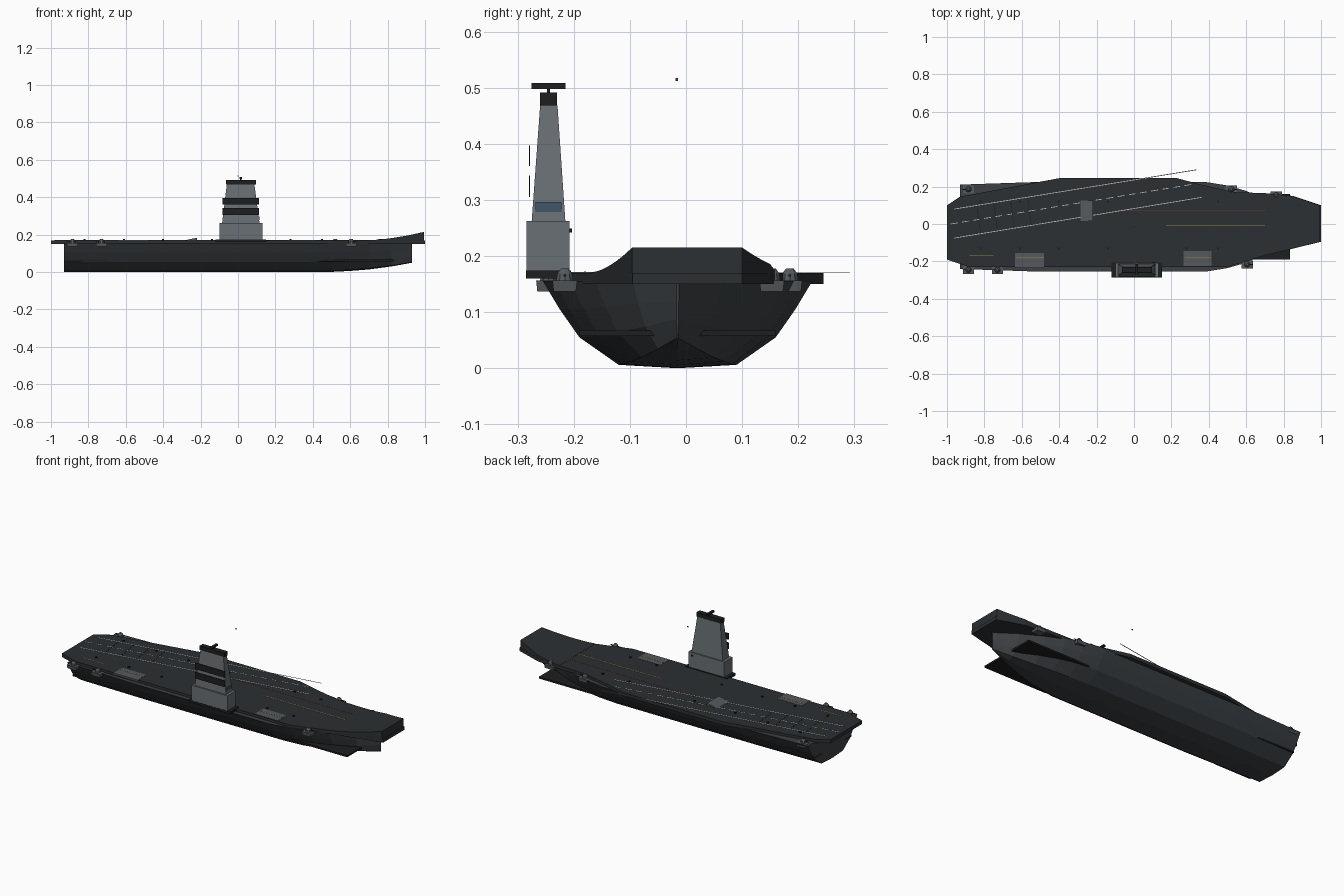
import bpy, bmesh, math
from mathutils import Vector

if "Cube" in bpy.data.objects:
    bpy.data.objects.remove(bpy.data.objects["Cube"])


def mat(name, r, g, b):
    m = bpy.data.materials.new(name)
    m.diffuse_color = (r, g, b, 1)
    m.use_nodes = True
    m.node_tree.nodes["Principled BSDF"].inputs["Base Color"].default_value = m.diffuse_color
    return m


HULL = mat("hull_grey", 0.045, 0.052, 0.058)
DECK = mat("deck_dark", 0.025, 0.029, 0.032)
STEEL = mat("tower_grey", 0.14, 0.16, 0.175)
SPON = mat("fitting_grey", 0.09, 0.10, 0.11)
BLACK = mat("black", 0.012, 0.013, 0.014)
WHITE = mat("white_paint", 0.5, 0.5, 0.5)
YELLOW = mat("yellow_paint", 0.35, 0.26, 0.04)
RED = mat("red_paint", 0.2, 0.03, 0.03)
GLASS = mat("window_blue", 0.05, 0.09, 0.14)


def finish(bm, name, m):
    bmesh.ops.recalc_face_normals(bm, faces=bm.faces)
    me = bpy.data.meshes.new(name)
    bm.to_mesh(me)
    bm.free()
    me.materials.append(m)
    ob = bpy.data.objects.new(name, me)
    bpy.context.collection.objects.link(ob)
    return ob


def loft(name, rings, m):
    """Skin a list of equal-length closed rings and cap both ends."""
    bm = bmesh.new()
    vs = [[bm.verts.new(p) for p in r] for r in rings]
    n = len(rings[0])
    for a, b in zip(vs, vs[1:]):
        for i in range(n):
            j = (i + 1) % n
            bm.faces.new((a[i], a[j], b[j], b[i]))
    bm.faces.new(vs[0])
    bm.faces.new(vs[-1])
    return finish(bm, name, m)


def rect(x0, x1, y0, y1, z):
    return [(x0, y0, z), (x1, y0, z), (x1, y1, z), (x0, y1, z)]


def box(name, x0, x1, y0, y1, z0, z1, m):
    return loft(name, [rect(x0, x1, y0, y1, z0), rect(x0, x1, y0, y1, z1)], m)


def stripe(name, a, b, m, w=0.004, dashes=1, z=0.1705):
    """Painted line from a to b, optionally dashed."""
    bm = bmesh.new()
    a, b = Vector((*a, z)), Vector((*b, z))
    side = (b - a).normalized().cross(Vector((0, 0, 1))) * w / 2
    for i in range(dashes):
        p = a.lerp(b, i / dashes)
        q = a.lerp(b, (i + (0.6 if dashes > 1 else 1)) / dashes)
        r = bmesh.ops.create_cube(bm, size=1)["verts"]
        for v in r:
            base = q if v.co.x > 0 else p
            v.co = base + side * (1 if v.co.y > 0 else -1) + Vector((0, 0, v.co.z * 0.001))
    return finish(bm, name, m)


CY = -0.015  # hull centreline

# Hull: lofted stations (x, width factor, keel height)
rings = []
for x, s, zk in [(-0.93, 0.94, 0), (-0.5, 1, 0), (0.38, 1, 0), (0.5, 0.92, 0.001),
                 (0.6, 0.8, 0.006), (0.7, 0.61, 0.014), (0.82, 0.33, 0.03), (0.93, 0.01, 0.05)]:
    half = [(0.105, 0.006), (0.175, 0.055), (0.21, 0.105), (0.24, 0.155)]
    lift = lambda z: zk + z * (0.155 - zk) / 0.155
    right = [(x, CY + y * s, lift(z)) for y, z in half]
    left = [(x, CY - y * s, lift(z)) for y, z in reversed(half)]
    rings.append([(x, CY, zk)] + right + left)
hull = loft("hull", rings, HULL)

# Stabiliser plates at bow and stern
for sgn in (-1, 1):
    ys = sorted((CY + sgn * 0.04, CY + sgn * 0.175))
    box("bow_plate", 0.43, 0.835, *ys, 0.057, 0.067, BLACK)
    box("stern_plate", -0.93, -0.69, *ys, 0.057, 0.067, BLACK)

# Flight deck slab
outline = [(-1, 0.1), (-0.93, 0.146), (-0.4, 0.245), (0.23, 0.245), (0.36, 0.21), (0.54, 0.17),
           (0.7, 0.165), (0.85, 0.15), (1, 0.1), (1, -0.095), (0.7, -0.168), (0.5, -0.23),
           (-0.88, -0.23), (-0.94, -0.21), (-1, -0.19)]
loft("flight_deck", [[(x, y, z) for x, y in outline] for z in (0.15, 0.17)], DECK)

# Ski-jump ramp
rings = []
for i in range(9):
    t = i / 8
    x = 0.7 + 0.295 * t
    yt = 0.165 - 0.03 * t if t < 0.5 else 0.15 - 0.1 * (t - 0.5)
    yb = -0.168 + 0.072 * t
    z = 0.171 + 0.044 * t ** 1.6
    rings.append([(x, yb, 0.165), (x, yt, 0.165), (x, yt, z), (x, yb, z)])
loft("ski_jump", rings, DECK)

# Island: base, tapered tower, cap and radar
box("island_sill", -0.12, 0.15, -0.285, -0.205, 0.16, 0.174, BLACK)
box("island_base", -0.10, 0.13, -0.284, -0.208, 0.17, 0.262, STEEL)
loft("island_tower", [rect(-0.085, 0.115, -0.275, -0.215, 0.262),
                      rect(-0.06, 0.088, -0.26, -0.229, 0.468)], STEEL)
box("tower_cap", -0.065, 0.095, -0.26, -0.23, 0.468, 0.491, BLACK)
box("radar_post", 0.012, 0.018, -0.248, -0.242, 0.49, 0.5, BLACK)
box("radar_bar", 0.008, 0.022, -0.275, -0.215, 0.498, 0.508, BLACK)
box("mast_light", -0.004, 0.002, -0.019, -0.014, 0.512, 0.517, RED)
for z0, z1 in ((0.305, 0.343), (0.36, 0.397)):
    box("bridge_band", -0.082, 0.112, -0.28, -0.278, z0, z1, BLACK)
box("bridge_window", 0.1, 0.115, -0.268, -0.222, 0.278, 0.296, GLASS)
box("base_lamp", 0.1, 0.11, -0.208, -0.203, 0.242, 0.249, BLACK)

# Gun sponsons: flared bracket, round turret and barrel
for x, y in [(0.76, 0.153), (0.605, -0.216), (-0.885, -0.245), (-0.73, -0.245),
             (-0.885, 0.185), (0.52, 0.185)]:
    loft("sponson", [rect(x - 0.027, x + 0.027, y - 0.02, y + 0.02, 0.137),
                     rect(x - 0.03, x + 0.03, y - 0.022, y + 0.022, 0.156)], SPON)
    ring = lambda r, z: [(x + r * math.cos(k * math.pi / 5), y + r * math.sin(k * math.pi / 5), z)
                         for k in range(10)]
    loft("turret", [ring(0.016, 0.155), ring(0.014, 0.169), ring(0.007, 0.178)], SPON)
    d = 1 if x > 0 else -1
    box("barrel", *sorted((x + d * 0.01, x + d * 0.032)), y - 0.002, y + 0.002, 0.163, 0.167, BLACK)

# Deck lifts and blast deflector
box("lift_aft", -0.635, -0.48, -0.235, -0.155, 0.165, 0.1712, SPON)
box("lift_forward", 0.265, 0.415, -0.225, -0.145, 0.165, 0.1712, SPON)
loft("blast_deflector", [[(-0.285, y, 0.17), (-0.22, y, 0.17), (-0.22, y, 0.182), (-0.226, y, 0.182)]
                         for y in (0.015, 0.125)], SPON)

# Painted lines
stripe("landing_line_port", (-0.96, 0.08), (0.335, 0.29), WHITE)
stripe("landing_line_starboard", (-0.96, -0.075), (0.36, 0.142), WHITE)
stripe("landing_centre_line", (-0.98, 0.0), (0.33, 0.215), WHITE, dashes=22)
stripe("takeoff_line", (0.17, -0.01), (0.71, -0.01), YELLOW)
stripe("guide_line", (-0.1, 0.07), (0.7, 0.07), RED, 0.003)
stripe("edge_line_aft", (-0.88, -0.17), (-0.75, -0.17), YELLOW)
stripe("edge_line_mid", (-0.63, -0.18), (-0.48, -0.18), YELLOW, z=0.172)
stripe("edge_line_forward", (0.27, -0.18), (0.41, -0.18), YELLOW, z=0.172)
for i in range(4):
    x = -0.82 + i * 0.09
    stripe("arrest_wire", (x, -0.05 + i * 0.015), (x - 0.02, 0.1 + i * 0.015), BLACK, 0.004)

# Small deck fittings
for i, x in enumerate((-0.82, -0.61, -0.4, -0.14, 0.28, 0.45)):
    for y in (-0.13, 0.12):
        box("deck_fitting", x - 0.005, x + 0.005, y - 0.005, y + 0.005, 0.17, 0.176, BLACK)
